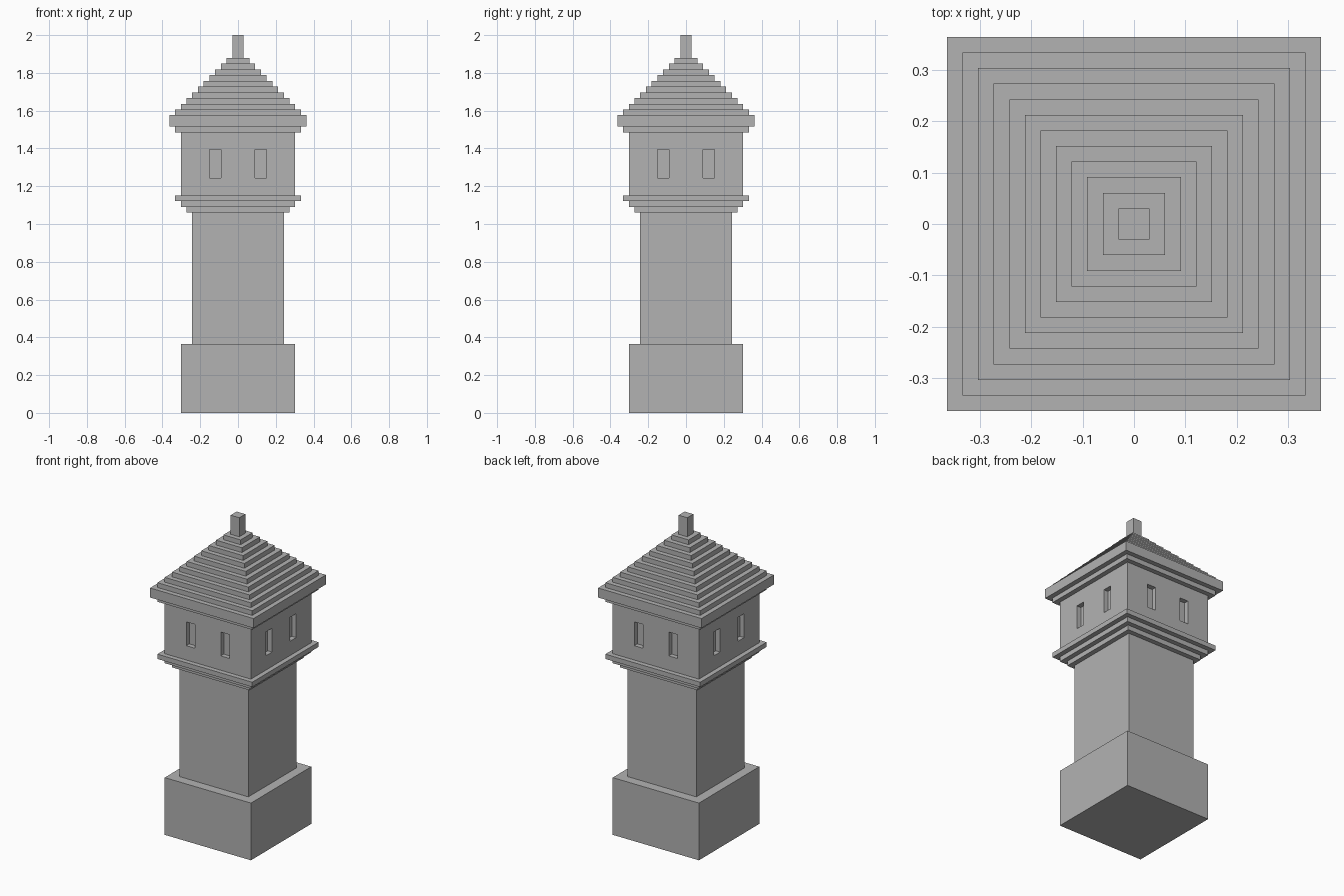
import bpy
import bmesh
from mathutils import Matrix, Vector

if "Cube" in bpy.data.objects:
    bpy.data.objects.remove(bpy.data.objects["Cube"], do_unlink=True)

U = 2 / 66  # one block of the tower's modular grid

stone = bpy.data.materials.new("grey_stone")
stone.use_nodes = True
stone.diffuse_color = (0.448, 0.448, 0.448, 1)
stone.node_tree.nodes["Principled BSDF"].inputs["Base Color"].default_value = stone.diffuse_color


def add_object(name, bm):
    bmesh.ops.recalc_face_normals(bm, faces=bm.faces)
    mesh = bpy.data.meshes.new(name)
    bm.to_mesh(mesh)
    bm.free()
    mesh.materials.append(stone)
    obj = bpy.data.objects.new(name, mesh)
    bpy.context.collection.objects.link(obj)
    return obj


def square_stack(name, bottom, courses):
    """Closed shell of square courses, each (half width, height) in blocks."""
    bm = bmesh.new()
    rings, z = [], bottom
    for half, height in courses:
        for level in (z, z + height):
            corners = ((-half, -half), (half, -half), (half, half), (-half, half))
            rings.append([bm.verts.new(Vector((x, y, level)) * U) for x, y in corners])
        z += height
    for low, high in zip(rings, rings[1:]):
        for i in range(4):
            j = (i + 1) % 4
            bm.faces.new((low[i], low[j], high[j], high[i]))
    bm.faces.new(rings[0][::-1])
    bm.faces.new(rings[-1])
    return add_object(name, bm)


# Plinth, shaft and the corbelled ledge that widens upward
square_stack("base", 0, [(10, 12)])
square_stack("shaft", 12, [(8, 23)])
square_stack("corbel_ledge", 35, [(9, 1), (10, 1), (11, 1)])

# Lookout room with two recessed windows in each wall
room = square_stack("lookout_room", 38, [(10, 11)])
bm = bmesh.new()
for turn in range(4):
    spin = Matrix.Rotation(turn * 1.5707963, 4, "Z")
    for side in (-1, 1):
        place = Matrix.Translation(Vector((side * 4, -10, 43.5)) * U)
        size = Matrix.Diagonal((2 * U, 2 * U, 5 * U, 1))
        bmesh.ops.create_cube(bm, size=1, matrix=spin @ place @ size)
cutter = add_object("window_cutter", bm)
cutter.hide_render = True

cut = room.modifiers.new("windows", "BOOLEAN")
cut.operation = "DIFFERENCE"
cut.solver = "EXACT"
cut.object = cutter
bpy.context.view_layer.objects.active = room
bpy.ops.object.modifier_apply(modifier=cut.name)
bpy.data.objects.remove(cutter, do_unlink=True)

# Eaves, stepped pyramid roof and finial
square_stack("eaves", 49, [(11, 1), (12, 2)])
square_stack("stepped_roof", 52, [(half, 1) for half in range(11, 1, -1)])
square_stack("finial", 62, [(1, 4)])
